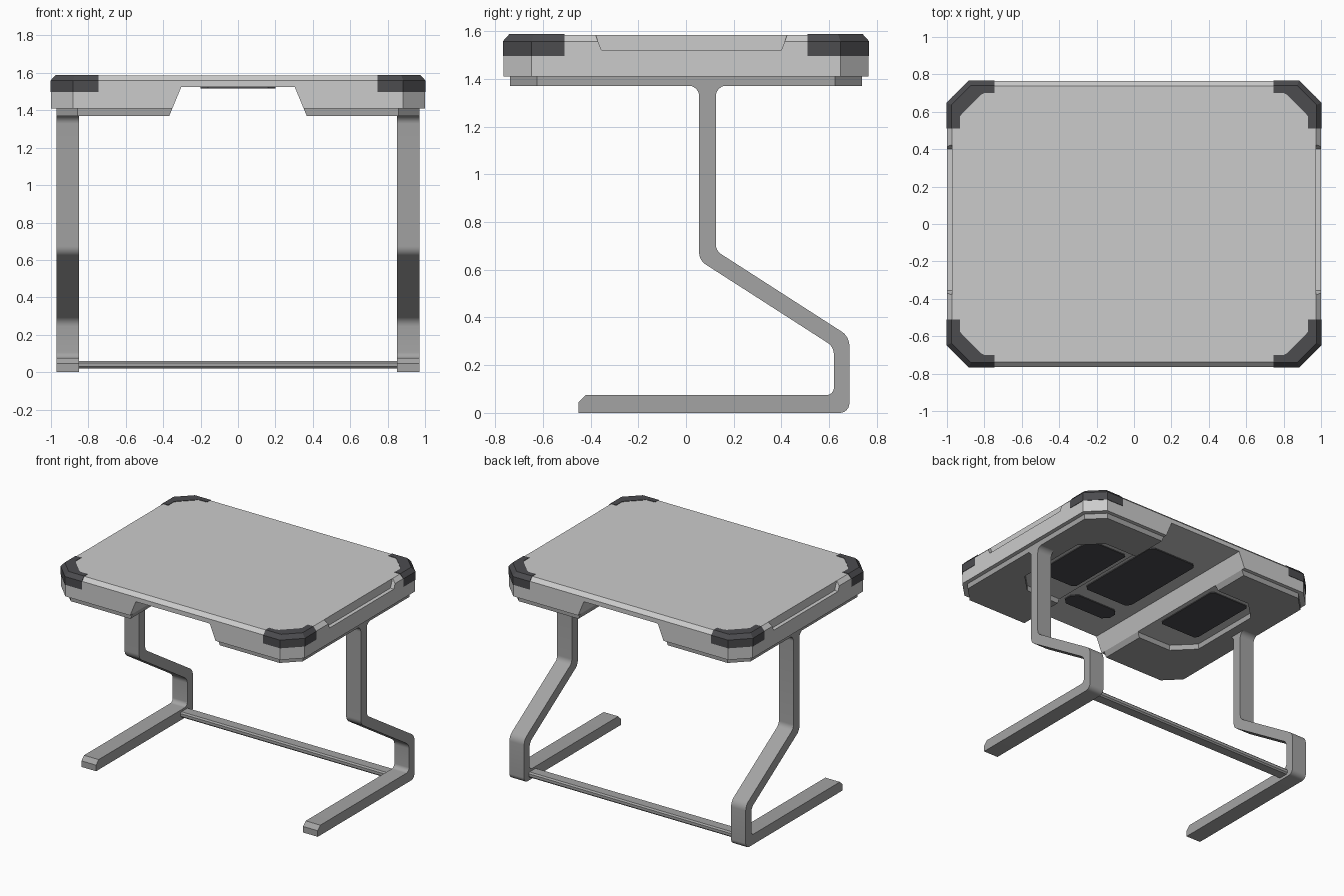
import bpy, bmesh, math
from mathutils import Vector

if "Cube" in bpy.data.objects:
    bpy.data.objects.remove(bpy.data.objects["Cube"])


def material(name, r, g, b):
    m = bpy.data.materials.new(name)
    m.diffuse_color = (r, g, b, 1)
    m.use_nodes = True
    m.node_tree.nodes["Principled BSDF"].inputs["Base Color"].default_value = m.diffuse_color
    return m


LIGHT = material("light grey", 0.60, 0.60, 0.60)
GREY = material("mid grey", 0.37, 0.37, 0.37)
DARK = material("charcoal", 0.072, 0.072, 0.078)


def loft(name, rings, mat):
    """Solid skinned through equal-length rings of 3D points."""
    bm = bmesh.new()
    vs = [[bm.verts.new(p) for p in ring] for ring in rings]
    n = len(vs[0])
    for a, b in zip(vs, vs[1:]):
        for i in range(n):
            j = (i + 1) % n
            bm.faces.new((a[i], a[j], b[j], b[i]))
    bm.faces.new(vs[0][::-1])
    bm.faces.new(vs[-1])
    bmesh.ops.recalc_face_normals(bm, faces=bm.faces)
    me = bpy.data.meshes.new(name)
    bm.to_mesh(me)
    bm.free()
    ob = bpy.data.objects.new(name, me)
    bpy.context.collection.objects.link(ob)
    if mat:
        me.materials.append(mat)
    return ob


def prism(name, outline, z0, z1, mat):
    return loft(name, [[(x, y, z) for x, y in outline] for z in (z0, z1)], mat)


def octagon(x0, x1, y0, y1, c):
    return [(x0 + c, y0), (x1 - c, y0), (x1, y0 + c), (x1, y1 - c),
            (x1 - c, y1), (x0 + c, y1), (x0, y1 - c), (x0, y0 + c)]


def cut(ob, cutter):
    m = ob.modifiers.new("cut", 'BOOLEAN')
    m.object = cutter
    m.operation = 'DIFFERENCE'
    m.solver = 'EXACT'
    cutter.hide_render = True
    cutter.hide_set(True)


def apply_all(ob):
    dg = bpy.context.evaluated_depsgraph_get()
    me = bpy.data.meshes.new_from_object(ob.evaluated_get(dg))
    ob.modifiers.clear()
    ob.data = me


def fillet(pts, steps=6):
    """Round each (a, b, radius) corner of a closed outline."""
    out = []
    n = len(pts)
    for i, (a, b, r) in enumerate(pts):
        p = Vector((a, b))
        if r == 0:
            out.append(p)
            continue
        u = (Vector(pts[i - 1][:2]) - p).normalized()
        v = (Vector(pts[(i + 1) % n][:2]) - p).normalized()
        half = u.angle(v) / 2
        t = r / math.tan(half)
        c = p + (u + v).normalized() * (r / math.sin(half))
        s, e = p + u * t - c, p + v * t - c
        for k in range(steps + 1):
            f = k / steps
            out.append(c + (s.lerp(e, f)).normalized() * r)
    return out


# --- desk top: octagonal tray with bevelled upper edge
def tray_ring(z, d):
    return [(x, y, z) for x, y in octagon(-1 + d, 1 - d, -.765 + d, .765 - d, .118 - .6 * d)]


tray = loft("desk_top", [tray_ring(1.41, 0), tray_ring(1.558, 0), tray_ring(1.585, .027)], LIGHT)
# lower frame under the tray
frame = prism("under_frame", octagon(-.97, .97, -.737, .737, .112), 1.37, 1.41, GREY)

# knee channel running front to back
channel = loft("channel_cutter", [[(x, y, z) for x, z in
               ((-.38, 1.34), (.38, 1.34), (.303, 1.525), (-.303, 1.525))] for y in (-1, 1)], None)
cut(tray, channel)
cut(frame, channel)
cutters = [channel]

for s in (-1, 1):
    # shallow notch along each side edge
    notch = loft("notch_cutter", [[(s * x, y, z) for y, z in
                 ((-.355, 1.522), (.40, 1.522), (.43, 1.60), (-.385, 1.60))] for x in (.972, 1.1)], None)
    cut(tray, notch)
    # octagonal recess in the frame, open to the channel
    recess = prism("recess_cutter", [(s * x, y) for x, y in octagon(.22, .78, -.38, .46, .14)],
                   1.35, 1.43, None)
    cut(frame, recess)
    cutters += [notch, recess]
bpy.context.view_layer.update()
apply_all(tray)
apply_all(frame)
for c in cutters:
    bpy.data.objects.remove(c)

# --- dark pads on the underside
for s, side in ((-1, "left"), (1, "right")):
    prism(side + "_under_pad", [(s * x, y) for x, y in octagon(.385, .71, -.18, .38, .02)],
          1.403, 1.412, DARK)
prism("centre_under_pad", octagon(-.2, .2, -.3, .43, .03), 1.517, 1.527, DARK)
prism("front_under_pad", octagon(-.2, .2, -.54, -.40, .04), 1.517, 1.527, DARK)

# --- dark corner guards
E = .003


def guard_ring(sx, sy, z, d):
    pts = [(.93, .51), (.93, .575), (.915, .595), (.82, .69), (.80, .70), (.745, .70),
           (.745, .765 - d), (.882 - .4 * d, .765 - d), (1 - d, .647 - .4 * d), (1 - d, .51)]
    return [(sx * x, sy * y, z) for x, y in pts]


for sx in (-1, 1):
    for sy in (-1, 1):
        name = ("front" if sy < 0 else "back") + ("_left" if sx < 0 else "_right") + "_corner_guard"
        loft(name, [guard_ring(sx, sy, 1.497, -E), guard_ring(sx, sy, 1.558, -E),
                    guard_ring(sx, sy, 1.585 + E, .027 - E)], DARK)

# --- bent legs with floor runners
leg_profile = fillet([
    (.01, 1.372, 0), (.055, 1.372, .044), (.055, .64, .06), (.62, .277, .06), (.62, .075, .03),
    (-.42, .075, 0), (-.45, .045, 0), (-.45, 0, 0), (.685, 0, .04), (.685, .32, .07),
    (.125, .68, .05), (.125, 1.372, .044), (.17, 1.372, 0)])
for s, side in ((-1, "left"), (1, "right")):
    leg = loft(side + "_leg", [[(s * x, y, z) for y, z in leg_profile] for x in (.85, .97)], GREY)
    bpy.ops.object.select_all(action='DESELECT')
    leg.select_set(True)
    bpy.context.view_layer.objects.active = leg
    bpy.ops.object.shade_smooth_by_angle(angle=math.radians(30))

# --- cross bar joining the legs
bar = octagon(.54, .63, .02, .06, .01)
loft("cross_bar", [[(x, y, z) for y, z in bar] for x in (-.855, .855)], GREY)
